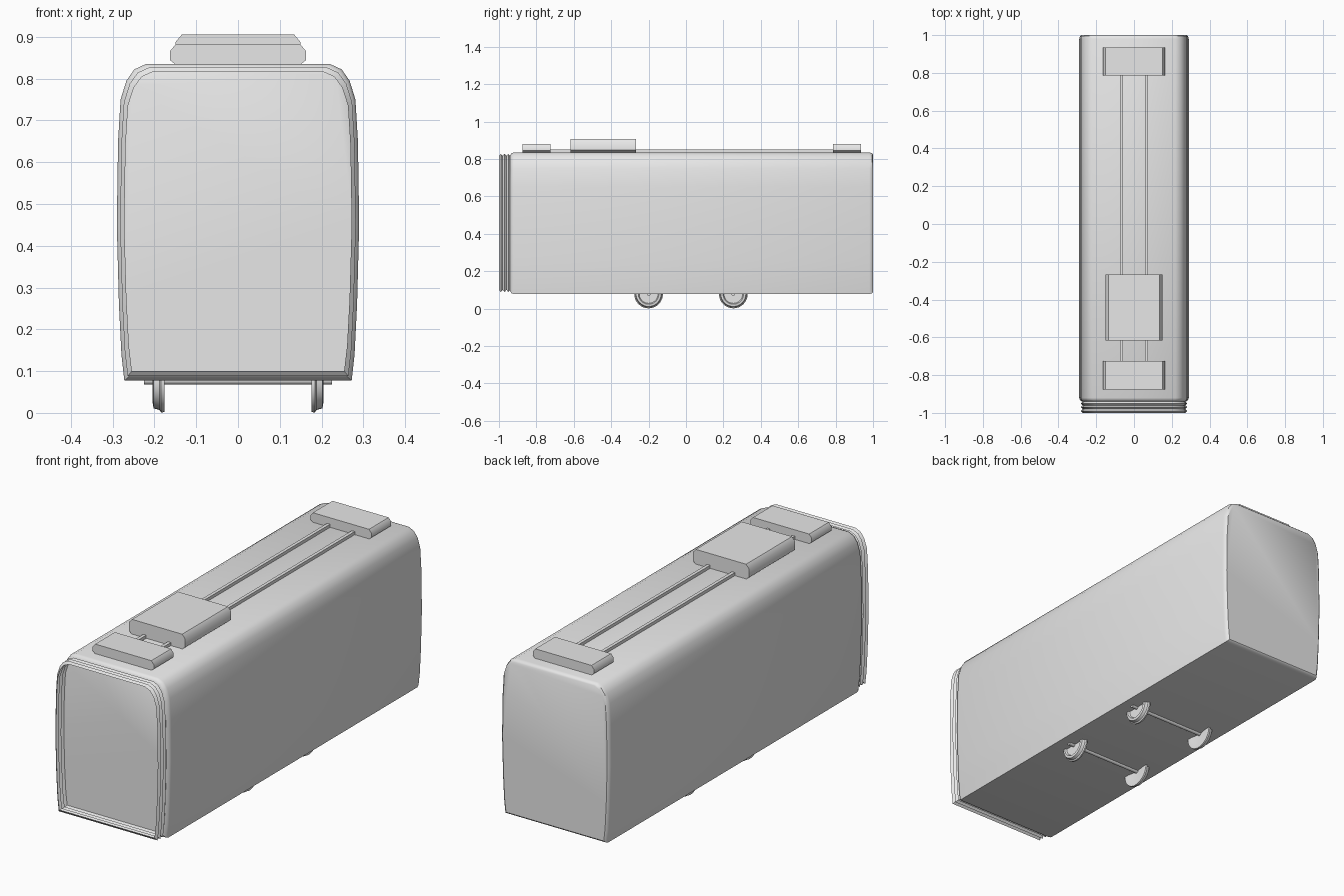
import bpy, bmesh, math
from mathutils import Matrix

if "Cube" in bpy.data.objects:
    bpy.data.objects.remove(bpy.data.objects["Cube"])

grey = bpy.data.materials.new("light_grey")
grey.use_nodes = True
grey.diffuse_color = (0.8, 0.8, 0.8, 1)
grey.node_tree.nodes["Principled BSDF"].inputs["Base Color"].default_value = (0.8, 0.8, 0.8, 1)


def finish(name, bm, angle=35):
    bmesh.ops.recalc_face_normals(bm, faces=bm.faces)
    mesh = bpy.data.meshes.new(name)
    bm.to_mesh(mesh)
    bm.free()
    obj = bpy.data.objects.new(name, mesh)
    bpy.context.collection.objects.link(obj)
    mesh.materials.append(grey)
    bpy.ops.object.select_all(action="DESELECT")
    obj.select_set(True)
    bpy.context.view_layer.objects.active = obj
    bpy.ops.object.shade_smooth_by_angle(angle=math.radians(angle))
    return obj


def loft(name, stations, caps=True, angle=35):
    """Skin closed (x, z) sections placed along y."""
    bm = bmesh.new()
    rings = [[bm.verts.new((x, y, z)) for x, z in sec] for y, sec in stations]
    n = len(rings[0])
    for a, b in zip(rings, rings[1:]):
        for i in range(n):
            j = (i + 1) % n
            bm.faces.new((a[i], a[j], b[j], b[i]))
    if caps:
        bm.faces.new(rings[0])
        bm.faces.new(rings[-1])
    return finish(name, bm, angle)


def mirrored(half):
    return half + [(-x, z) for x, z in reversed(half)]


# Car cross-section: right half from the floor up to the roof
HALF = [(0.272, 0.077), (0.279, 0.14), (0.285, 0.26), (0.29, 0.45), (0.287, 0.65),
        (0.281, 0.75), (0.267, 0.795), (0.248, 0.822), (0.22, 0.835)]
MID_Z = 0.456


def section(inset, floor=1.0):
    half = []
    for x, z in HALF:
        lift = inset * (z - MID_Z) / 0.379
        half.append((x - inset, z - lift * (floor if z < MID_Z else 1)))
    return mirrored(half)


# Body shell with softened ends
loft("body", [(-0.94, section(0.014)), (-0.932, section(0.004)), (-0.92, section(0)),
              (0.98, section(0)), (0.994, section(0.004)), (1.0, section(0.011))])

# Open concertina at the front, alternating ridges and valleys
folds = 6
loft("bellows", [(-0.94 - 0.06 * i / folds,
                  section(0.008 if i % 2 else 0.018, 1.35 if i % 2 else 1.3))
                 for i in range(folds + 1)], caps=False, angle=20)


# Roof equipment: chamfered boxes joined by two conduits
def roof_box(name, y0, y1, w, z0, z1, c):
    sec = mirrored([(w - c, z0), (w, z0 + c * 0.8), (w, z1 - c * 1.2), (w - c, z1)])
    loft(name, [(y0, sec), (y1, sec)], angle=50)


roof_box("front_roof_box", -0.875, -0.725, 0.163, 0.834, 0.881, 0.013)
roof_box("rear_roof_box", 0.785, 0.935, 0.163, 0.834, 0.881, 0.013)
roof_box("main_roof_unit", -0.617, -0.267, 0.15, 0.834, 0.906, 0.016)

for side, x in (("right", -0.066), ("left", 0.066)):
    bm = bmesh.new()
    bmesh.ops.create_cube(bm, size=1, matrix=Matrix.Translation((x, 0.03, 0.841))
                          @ Matrix.Diagonal((0.016, 1.52, 0.018, 1)))
    finish(side + "_roof_conduit", bm)


# Running gear: flanged wheels turned from a profile, on plain axles
AXLE_Z = 0.078
WHEEL = [(0.186, 0), (0.176, 0.05), (0.176, 0.076), (0.184, 0.077), (0.188, 0.071),
         (0.202, 0.067), (0.204, 0.055), (0.196, 0.05), (0.196, 0)]


def wheel(name, side, y):
    bm = bmesh.new()
    verts = [bm.verts.new((side * x, y, AXLE_Z - r)) for x, r in WHEEL]
    edges = [bm.edges.new(pair) for pair in zip(verts, verts[1:])]
    bmesh.ops.spin(bm, geom=verts + edges, cent=(0, y, AXLE_Z), axis=(1, 0, 0),
                   angle=math.tau, steps=32, use_merge=True)
    bmesh.ops.remove_doubles(bm, verts=bm.verts, dist=0.0001)
    finish(name, bm)


for end, y in (("front", -0.2), ("rear", 0.253)):
    for side, sign in (("right", -1), ("left", 1)):
        wheel(f"{end}_{side}_wheel", sign, y)
    bm = bmesh.new()
    bmesh.ops.create_cone(bm, cap_ends=True, segments=16, radius1=0.01, radius2=0.01, depth=0.45,
                          matrix=Matrix.Translation((0, y, AXLE_Z))
                          @ Matrix.Rotation(math.pi / 2, 4, "Y"))
    finish(end + "_axle", bm)
